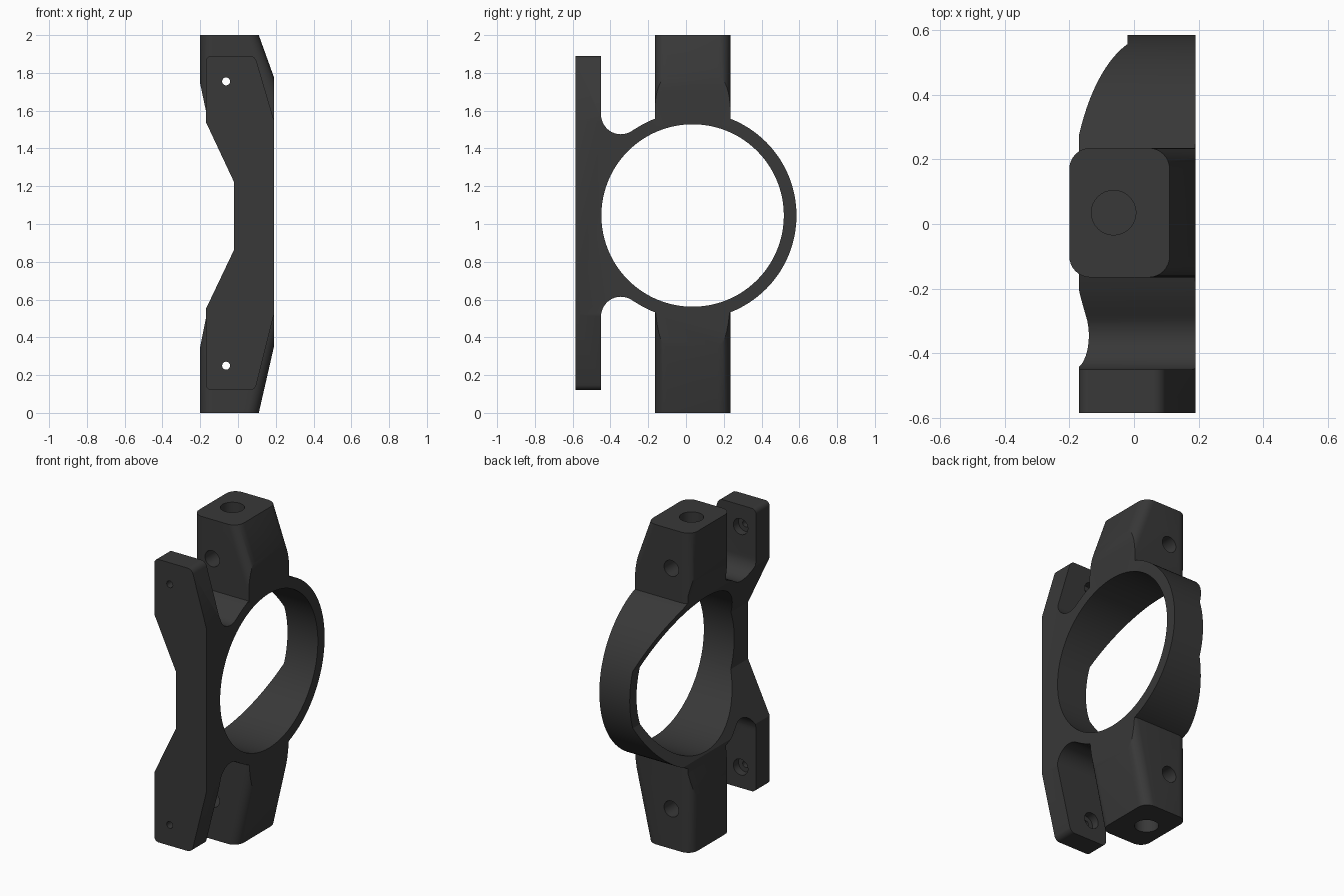
import bpy, bmesh
from math import sin, cos, pi, radians, atan2
from mathutils import Vector

cube = bpy.data.objects.get("Cube")
if cube:
    bpy.data.objects.remove(cube, do_unlink=True)

black = bpy.data.materials.new("dark grey plastic")
black.use_nodes = True
COLOR = (0.04, 0.04, 0.04, 1)
black.diffuse_color = COLOR
black.node_tree.nodes["Principled BSDF"].inputs["Base Color"].default_value = COLOR

CY, CZ = 0.035, 1.045        # ring centre
HOLE_X = -0.063


def loft(name, bottom, top):
    """Closed solid between two matching loops."""
    bm = bmesh.new()
    a = [bm.verts.new(p) for p in bottom]
    b = [bm.verts.new(p) for p in top]
    bm.faces.new(a)
    bm.faces.new(b)
    for i in range(len(a)):
        j = (i + 1) % len(a)
        bm.faces.new((a[i], a[j], b[j], b[i]))
    bmesh.ops.recalc_face_normals(bm, faces=bm.faces)
    mesh = bpy.data.meshes.new(name)
    bm.to_mesh(mesh)
    bm.free()
    mesh.materials.append(black)
    ob = bpy.data.objects.new(name, mesh)
    bpy.context.collection.objects.link(ob)
    return ob


def prism(name, pts, axis, lo, hi):
    """Extrude a 2D outline along one axis."""
    def place(p, h):
        v = list(p)
        v.insert("xyz".index(axis), h)
        return v
    return loft(name, [place(p, lo) for p in pts], [place(p, hi) for p in pts])


def arc(cx, cy, r, a0, a1, n):
    return [(cx + r * cos(a0 + (a1 - a0) * i / n),
             cy + r * sin(a0 + (a1 - a0) * i / n)) for i in range(n + 1)]


def rounded(pts, size, n=8):
    """Round the corners of an outline whose entry in size is not zero."""
    out = []
    for i, p in enumerate(pts):
        d = size[i]
        p = Vector(p)
        if not d:
            out.append(tuple(p))
            continue
        u = (Vector(pts[i - 1]) - p).normalized()
        v = (Vector(pts[(i + 1) % len(pts)]) - p).normalized()
        w = sin(u.angle(v) / 2)
        for k in range(n + 1):
            t = k / n
            ka, kb, kc = (1 - t) ** 2, 2 * t * (1 - t) * w, t * t
            q = ((p + u * d) * ka + p * kb + (p + v * d) * kc) / (ka + kb + kc)
            out.append(tuple(q))
    return out


def combine(target, tool, operation):
    mod = target.modifiers.new("combine", "BOOLEAN")
    mod.operation = operation
    mod.solver = "EXACT"
    mod.object = tool
    bpy.context.view_layer.objects.active = target
    bpy.ops.object.modifier_apply(modifier=mod.name)
    bpy.data.objects.remove(tool, do_unlink=True)


def drill(target, axis, centre, r, lo, hi):
    outline = arc(*centre, r, 0, 2 * pi, 32)[:-1]
    combine(target, prism("drill", outline, axis, lo, hi), "DIFFERENCE")


# Mounting plate flowing through fillets into the ring, as one side profile
FY, FZ, FR = -0.345, 0.535, 0.105
meet = atan2(FZ, FY - CY)
upper_fillet = arc(FY, CZ + FZ, FR, meet + pi, pi, 14)
lower_fillet = [(y, 2 * CZ - z) for y, z in reversed(upper_fillet)]
profile = ([(-0.585, 0.12), (-0.45, 0.12)] + lower_fillet
           + arc(CY, CZ, 0.55, -meet, meet, 84)[1:-1]
           + upper_fillet + [(-0.45, 1.89), (-0.585, 1.89)])
bracket = prism("ring_bracket", profile, "x", -0.3, 0.3)

# Plate outline with chamfered, softened ends
plate_outline = rounded(
    [(-0.17, 0.12), (0.09, 0.12), (0.29, 0.92), (0.29, 1.21), (0.09, 1.89),
     (-0.17, 1.89), (-0.17, 1.57), (-0.25, 1.57), (-0.25, 0.53), (-0.17, 0.53)],
    [0.03, 0.03, 0, 0, 0.03, 0.03, 0, 0, 0, 0])
combine(bracket, prism("plate_outline", plate_outline, "y", -0.8, 0.8), "INTERSECT")


# Bosses above and below the ring, leaning on the left side
def boss_section(right, z):
    rect = [(-0.2, -0.165), (right, -0.165), (right, 0.235), (-0.2, 0.235)]
    return [(x, y, z) for x, y in rounded(rect, [0.065] * 4)]


for name, z_end, z_in, slope in (("upper_boss", 2.0, 1.4, 0.36),
                                 ("lower_boss", 0.0, 0.69, 0.229)):
    reach = 0.11 + slope * abs(z_end - z_in)
    boss = loft(name, boss_section(0.11, z_end), boss_section(reach, z_in))
    combine(bracket, boss, "UNION")

# Overall front outline with the narrow waist
waist = [(0.19, -0.1), (0.19, 2.1), (-0.25, 2.1), (-0.25, 1.975), (-0.17, 1.6),
         (-0.17, 1.54), (-0.02, 1.22), (-0.02, 0.865), (-0.17, 0.55),
         (-0.17, 0.5), (-0.25, 0.1), (-0.25, -0.1)]
waist[3] = (-0.25, 1.98)
combine(bracket, prism("front_outline", waist, "y", -0.8, 0.8), "INTERSECT")

# Ring bore
bore = arc(CY, CZ, 0.483, 0, 2 * pi, 96)[:-1]
combine(bracket, prism("bore", bore, "x", -0.5, 0.5), "DIFFERENCE")

# Screw holes: wide from the back, narrow through the plate face
for z in (1.755, 0.25):
    drill(bracket, "y", (HOLE_X, z), 0.05, -0.5, 0.4)
    drill(bracket, "y", (HOLE_X, z), 0.021, -0.7, -0.4)

# Blind holes in the boss ends
drill(bracket, "z", (HOLE_X, CY), 0.069, 1.82, 2.2)
drill(bracket, "z", (HOLE_X, CY), 0.069, -0.2, 0.18)

bpy.ops.object.select_all(action="DESELECT")
bracket.select_set(True)
bpy.context.view_layer.objects.active = bracket
bpy.ops.object.shade_smooth_by_angle(angle=radians(25))
